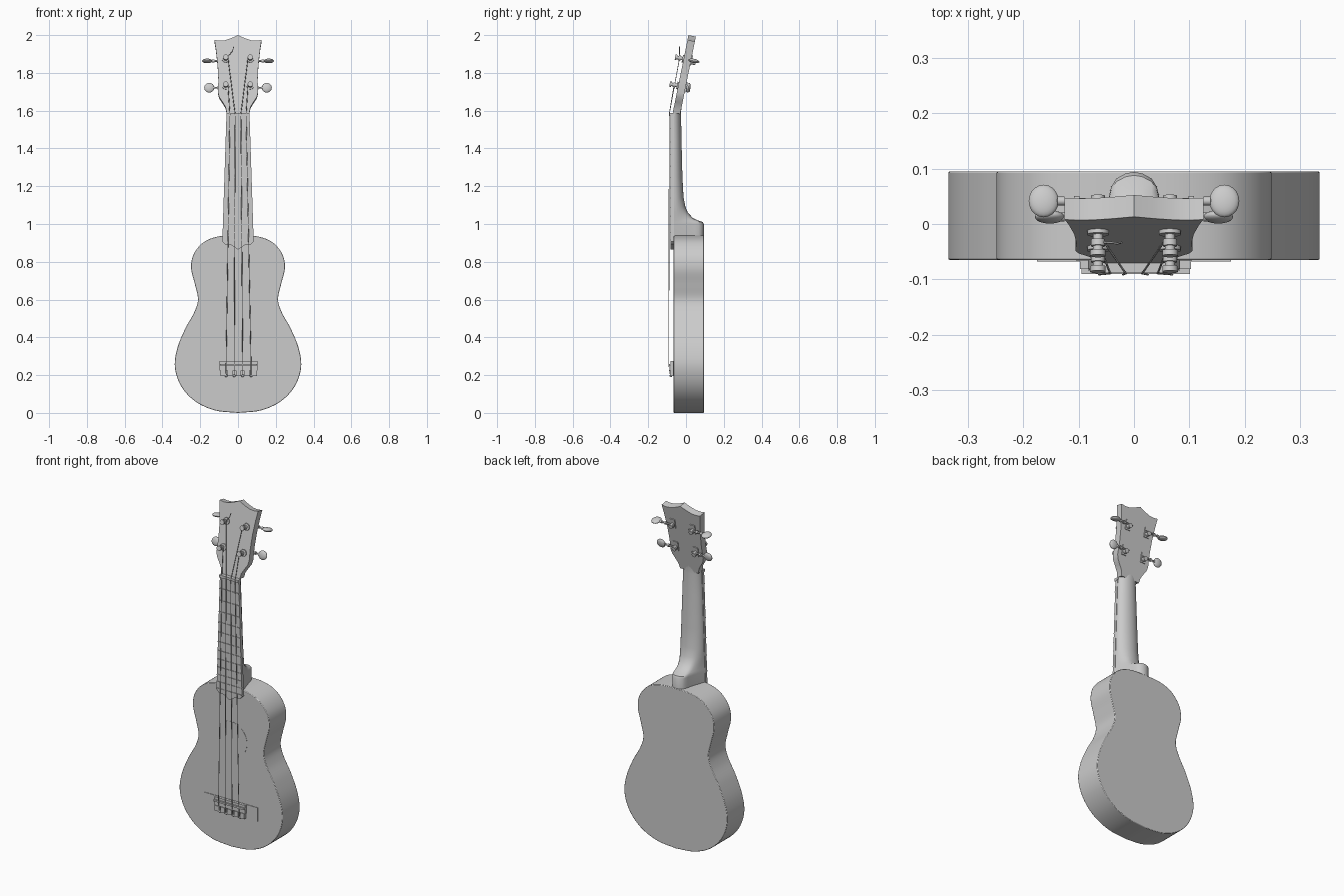
import bpy, bmesh, math
from mathutils import Matrix, Vector

if "Cube" in bpy.data.objects:
    bpy.data.objects.remove(bpy.data.objects["Cube"])

grey = bpy.data.materials.new("plain_grey")
grey.diffuse_color = (0.6, 0.6, 0.6, 1)
grey.use_nodes = True
grey.node_tree.nodes["Principled BSDF"].inputs["Base Color"].default_value = grey.diffuse_color


def finish(name, bm, matrix=None):
    bmesh.ops.recalc_face_normals(bm, faces=bm.faces)
    if matrix:
        bm.transform(matrix)
    me = bpy.data.meshes.new(name)
    bm.to_mesh(me)
    bm.free()
    me.materials.append(grey)
    ob = bpy.data.objects.new(name, me)
    bpy.context.collection.objects.link(ob)
    return ob


def prism(name, pts, y0, y1, matrix=None):
    """Extrude an x/z outline from y0 to y1."""
    bm = bmesh.new()
    face = bm.faces.new([bm.verts.new((x, y0, z)) for x, z in pts])
    ext = bmesh.ops.extrude_face_region(bm, geom=[face])
    for v in ext["geom"]:
        if isinstance(v, bmesh.types.BMVert):
            v.co.y = y1
    return finish(name, bm, matrix)


def box(name, x0, x1, y0, y1, z0, z1, matrix=None):
    return prism(name, [(x0, z0), (x1, z0), (x1, z1), (x0, z1)], y0, y1, matrix)


def rod(name, a, b, r, matrix=None, sides=16):
    a, b = Vector(a), Vector(b)
    bm = bmesh.new()
    m = Matrix.Translation((a + b) / 2) @ (b - a).to_track_quat('Z', 'Y').to_matrix().to_4x4()
    bmesh.ops.create_cone(bm, cap_ends=True, segments=sides, radius1=r, radius2=r,
                          depth=(b - a).length, matrix=m)
    return finish(name, bm, matrix)


def ball(name, centre, size, matrix=None):
    bm = bmesh.new()
    m = Matrix.Translation(centre) @ Matrix.Diagonal((*size, 1))
    bmesh.ops.create_uvsphere(bm, u_segments=20, v_segments=12, radius=1, matrix=m)
    return finish(name, bm, matrix)


def wire(name, pts, r):
    cu = bpy.data.curves.new(name, 'CURVE')
    cu.dimensions = '3D'
    cu.bevel_depth = r
    cu.bevel_resolution = 1
    sp = cu.splines.new('POLY')
    sp.points.add(len(pts) - 1)
    for p, co in zip(sp.points, pts):
        p.co = (*co, 1)
    cu.materials.append(grey)
    ob = bpy.data.objects.new(name, cu)
    bpy.context.collection.objects.link(ob)


def smooth(pts, n=6):
    """Catmull-Rom through the points."""
    p = [Vector(q) for q in pts]
    p = [2 * p[0] - p[1]] + p + [2 * p[-1] - p[-2]]
    out = []
    for a, b, c, d in zip(p, p[1:], p[2:], p[3:]):
        for i in range(n):
            t = i / n
            out.append(0.5 * (2 * b + (c - a) * t + (2 * a - 5 * b + 4 * c - d) * t * t
                              + (3 * b - a - 3 * c + d) * t ** 3))
    return out + [p[-2]]


def mirrored(half):
    """Close a right-hand outline that starts and ends on x = 0."""
    return [tuple(q) for q in half] + [(-q[0], q[1]) for q in reversed(half[1:-1])]


# Body
half = smooth([(0, 0), (0.12, 0.013), (0.225, 0.06), (0.30, 0.14), (0.334, 0.24),
               (0.322, 0.34), (0.28, 0.445), (0.233, 0.53), (0.212, 0.60), (0.228, 0.68),
               (0.248, 0.765), (0.235, 0.84), (0.18, 0.905), (0.1, 0.935), (0, 0.94)])
half[0].x = half[-1].x = 0
body = prism("body", mirrored(half), -0.065, 0.095)
bev = body.modifiers.new("edge", 'BEVEL')
bev.width = 0.003
bev.segments = 2
bev.angle_limit = math.radians(60)

# Sound hole disc, flush with the top
ring = [(0.105 * math.cos(a * math.pi / 24), 0.63 + 0.105 * math.sin(a * math.pi / 24))
        for a in range(48)]
prism("sound_hole", ring, -0.0662, -0.064)


# Neck with heel: z, front y, back y, half width, heel amount
def neck_w(z):
    return 0.082 - (z - 0.9) * 0.034


sections = [(0.92, -0.066, 0.094, 0.08, 1), (1.0, -0.066, 0.094, 0.079, 1),
            (1.011, -0.066, 0.088, 0.078, 1), (1.018, -0.066, 0.065, 0.078, 0.9),
            (1.032, -0.066, 0.036, 0.077, 0.7), (1.06, -0.066, 0.01, 0.076, 0.4),
            (1.09, -0.066, -0.003, 0.075, 0.15), (1.14, -0.066, -0.013, 0.073, 0),
            (1.25, -0.067, -0.019, neck_w(1.25), 0), (1.45, -0.067, -0.024, neck_w(1.45), 0),
            (1.57, -0.067, -0.026, 0.059, 0), (1.61, -0.064, -0.025, 0.061, 0),
            (1.66, -0.05, -0.016, 0.075, 0), (1.69, -0.042, -0.014, 0.07, 0)]
bm = bmesh.new()
rows = []
N = 16
for z, y0, y1, w, h in sections:
    row = []
    for i in range(N + 1):
        t = math.pi * i / N
        s, c = math.sin(t), math.cos(t)
        heel = (0.036 + (w - 0.036) * (1 - s) ** 1.2) * max(-1, min(1, c * 2.2))
        row.append(bm.verts.new((w * c * (1 - h) + heel * h, y0 + (y1 - y0) * s, z)))
    rows.append(row)
for a, b in zip(rows, rows[1:]):
    for i in range(N + 1):
        j = (i + 1) % (N + 1)
        bm.faces.new((a[i], a[j], b[j], b[i]))
bm.faces.new(rows[0])
bm.faces.new(rows[-1])
finish("neck", bm)

# Fretboard, nut and frets
prism("fretboard", mirrored([(0, 0.865), (0.035, 0.888), (0.07, 0.893), (0.083, 0.907),
                             (0.061, 1.58), (0, 1.58)]), -0.081, -0.064)
box("nut", -0.062, 0.062, -0.088, -0.06, 1.573, 1.588)
for n in range(1, 13):
    z = 0.25 + 1.33 * 2 ** (-n / 12)
    w = 0.083 - (z - 0.907) * 0.0327
    box("fret", -w, w, -0.084, -0.08, z - 0.003, z + 0.003)

# Headstock, tilted back
H = Matrix.Translation((0, -0.068, 1.6)) @ Matrix.Rotation(-0.2, 4, 'X')
prism("headstock", mirrored([(0, -0.01), (0.06, -0.01), (0.066, 0.02), (0.084, 0.05),
                             (0.1, 0.075), (0.106, 0.1), (0.104, 0.17), (0.108, 0.25),
                             (0.117, 0.33), (0.125, 0.382), (0.1, 0.378), (0.07, 0.38),
                             (0.035, 0.392), (0, 0.408)]), 0, 0.04, H)

# Tuners
for s in (-1, 1):
    for u, kx, size in ((0.28, 0.163, (0.027, 0.03, 0.011)), (0.135, 0.152, (0.027, 0.011, 0.026))):
        x = s * 0.065
        rod("tuner_washer", (x, -0.007, u), (x, 0.002, u), 0.02, H)
        rod("tuner_post", (x, -0.044, u), (x, 0.002, u), 0.009, H)
        rod("string_wrap", (x, -0.028, u), (x, -0.016, u), 0.013, H)
        rod("tuner_post_head", (x, -0.046, u), (x, -0.036, u), 0.014, H)
        box("tuner_plate", x - 0.016, x + 0.016, 0.038, 0.045, u - 0.028, u + 0.028, H)
        rod("tuner_gear", (x, 0.044, u - 0.008), (x, 0.066, u - 0.008), 0.013, H)
        rod("tuner_shaft", (x - s * 0.018, 0.055, u), (s * kx, 0.055, u), 0.005, H, 10)
        rod("tuner_collar", (s * 0.098, 0.055, u), (s * 0.108, 0.055, u), 0.009, H)
        rod("knob_collar", (s * 0.125, 0.055, u), (s * 0.138, 0.055, u), 0.008, H)
        ball("tuner_knob", (s * kx, 0.055, u), size, H)

# Bridge
for s in (-1, 1):
    a, b = sorted((s * 0.09, s * 0.175))
    box("bridge_wing", a, b, -0.068, -0.064, 0.195, 0.275)
box("bridge_plate", -0.1, 0.1, -0.068, -0.064, 0.195, 0.275)
box("bridge_block", -0.097, 0.103, -0.081, -0.066, 0.225, 0.274)
box("saddle", -0.095, 0.101, -0.09, -0.08, 0.25, 0.26)
for x in (-0.078, -0.041, 0.003, 0.047, 0.086):
    box("tie_block", x - 0.014, x + 0.014, -0.085, -0.066, 0.195, 0.226)

# Strings: bridge x, nut x, post side, post height
for bx, nx, s, u in ((-0.063, -0.043, -1, 0.135), (-0.02, -0.015, -1, 0.28),
                     (0.025, 0.015, 1, 0.28), (0.069, 0.043, 1, 0.135)):
    post = H @ Vector((s * 0.053, -0.022, u))
    wire("string", [(bx, -0.082, 0.19), (bx, -0.087, 0.222), (bx, -0.091, 0.255),
                    (nx, -0.089, 1.58), tuple(post)], 0.002)
    ball("string_knot", (bx, -0.08, 0.196), (0.007, 0.007, 0.007))

# Loose string end
wire("string_end", [tuple(H @ Vector(p)) for p in
                    ((-0.055, -0.022, 0.285), (-0.042, -0.026, 0.3),
                     (-0.03, -0.03, 0.315), (-0.022, -0.034, 0.34))], 0.002)

# Smooth shading with sharp edges kept
for ob in bpy.context.scene.objects:
    if ob.type == 'MESH':
        ob.select_set(True)
        bpy.context.view_layer.objects.active = ob
bpy.ops.object.shade_smooth_by_angle(angle=math.radians(35))
